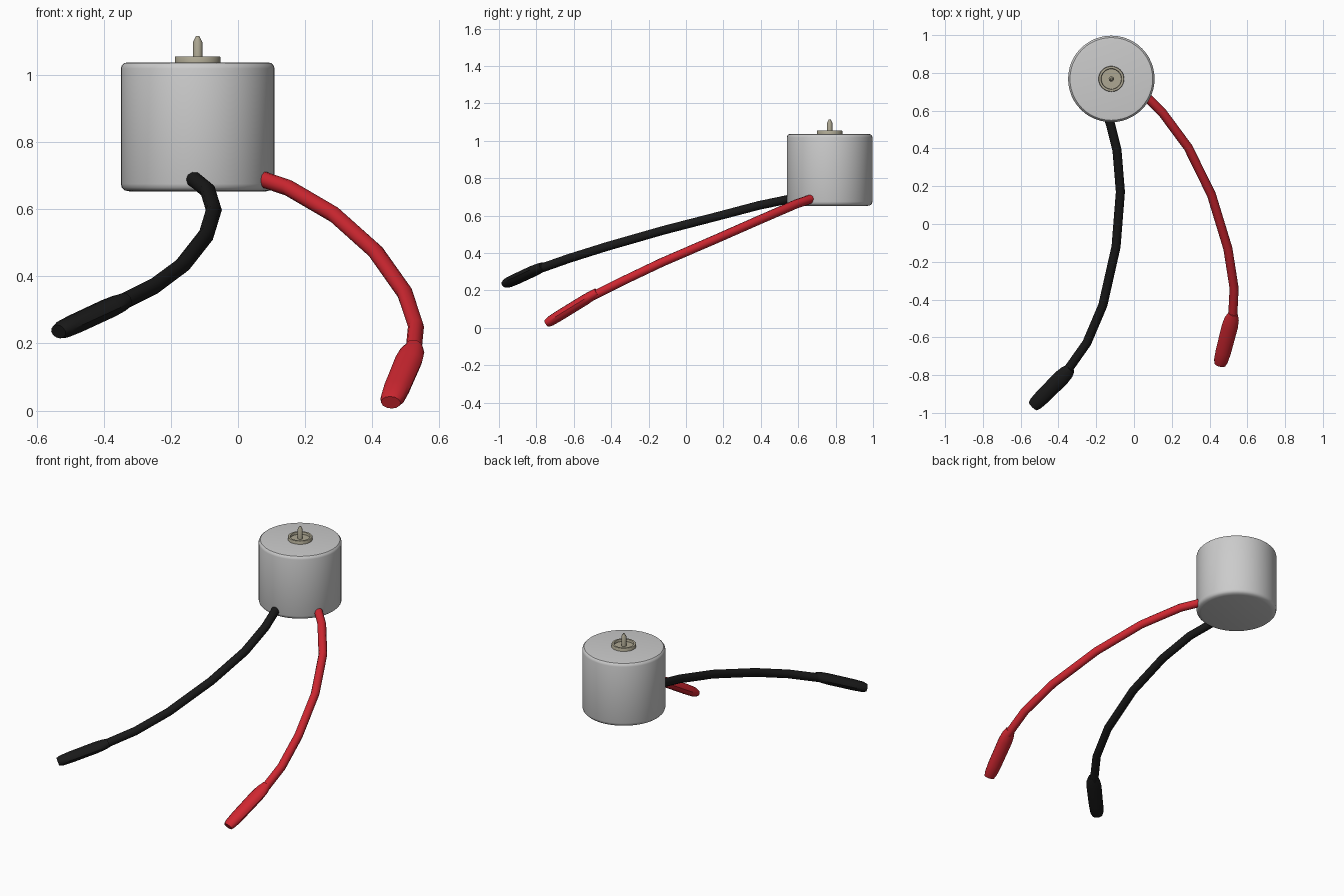
import bpy, bmesh
from math import sin, cos, pi
from mathutils import Vector

if "Cube" in bpy.data.objects:
    bpy.data.objects.remove(bpy.data.objects["Cube"])

CX, CY = -0.12, 0.768


def material(name, rgb):
    m = bpy.data.materials.new(name)
    m.diffuse_color = (*rgb, 1)
    m.use_nodes = True
    m.node_tree.nodes["Principled BSDF"].inputs["Base Color"].default_value = m.diffuse_color
    return m


def finish(name, bm, mat=None, angle=35):
    bmesh.ops.recalc_face_normals(bm, faces=bm.faces)
    me = bpy.data.meshes.new(name)
    bm.to_mesh(me)
    bm.free()
    ob = bpy.data.objects.new(name, me)
    bpy.context.collection.objects.link(ob)
    if mat:
        me.materials.append(mat)
    bpy.ops.object.select_all(action='DESELECT')
    ob.select_set(True)
    bpy.context.view_layer.objects.active = ob
    bpy.ops.object.shade_smooth_by_angle(angle=angle * pi / 180)
    return ob


def loft(bm, rings):
    """Skin closed rings and cap both ends."""
    rows = [[bm.verts.new(p) for p in r] for r in rings]
    n = len(rows[0])
    for a, b in zip(rows, rows[1:]):
        for i in range(n):
            bm.faces.new((a[i], a[(i + 1) % n], b[(i + 1) % n], b[i]))
    bm.faces.new(rows[0])
    bm.faces.new(rows[-1])


def lathe(name, profile, sides, mat=None):
    bm = bmesh.new()
    loft(bm, [[(CX + r * cos(2 * pi * i / sides), CY + r * sin(2 * pi * i / sides), z)
               for i in range(sides)] for r, z in profile])
    return finish(name, bm, mat)


def tube(name, stations, mat, sides=10):
    """Stations are (point, half width, half thickness); width stays level."""
    pts = [Vector(s[0]) for s in stations]
    rings = []
    for k, (_, w, t) in enumerate(stations):
        d = (pts[min(k + 1, len(pts) - 1)] - pts[max(k - 1, 0)]).normalized()
        side = d.cross(Vector((0, 0, 1))).normalized()
        up = side.cross(d)
        rings.append([pts[k] + side * w * cos(2 * pi * i / sides)
                      + up * t * sin(2 * pi * i / sides) for i in range(sides)])
    bm = bmesh.new()
    loft(bm, rings)
    return finish(name, bm, mat, 40)


def lead(colour, path, a, b, mat):
    # wire
    tube(colour + "_wire", [(p, 0.024, 0.024) for p in path], mat)
    # flattened plug with rounded shoulders
    a, b = Vector(a), Vector(b)
    shape = [(0, .026, .024), (.10, .038, .027), (.25, .043, .029),
             (.75, .041, .029), (.93, .037, .027), (1, .030, .021)]
    tube(colour + "_plug", [(a.lerp(b, f), w, t) for f, w, t in shape], mat, 12)


black = material("black", (0.01, 0.01, 0.01))
red = material("red", (0.62, 0.02, 0.03))
brass = material("pale_brass", (0.42, 0.39, 0.29))

# motor can
lathe("motor_can", [(.20, .652), (.218, .656), (.226, .664), (.229, .675),
                    (.229, 1.018), (.226, 1.028), (.219, 1.035), (.205, 1.037)], 48)

# raised bearing ring with recessed floor, and pointed shaft
lathe("bearing_ring", [(.068, 1.03), (.068, 1.052), (.066, 1.055), (.055, 1.055),
                       (.053, 1.052), (.053, 1.042)], 32, brass)
lathe("shaft", [(.014, 1.03), (.014, 1.097), (.005, 1.115)], 16, brass)

# wire leads
lead("black", [(-.135, .56, .69), (-.125, .53, .684), (-.09, .39, .655), (-.072, .17, .597),
               (-.095, -.12, .522), (-.165, -.43, .433), (-.25, -.63, .37), (-.37, -.80, .31)],
     (-.335, -.765, .328), (-.535, -.965, .235), black)
lead("red", [(.06, .68, .695), (.085, .655, .685), (.15, .59, .663), (.287, .405, .583),
             (.41, .155, .473), (.497, -.13, .35), (.53, -.34, .25), (.522, -.50, .17)],
     (.525, -.475, .19), (.455, -.745, .024), red)
